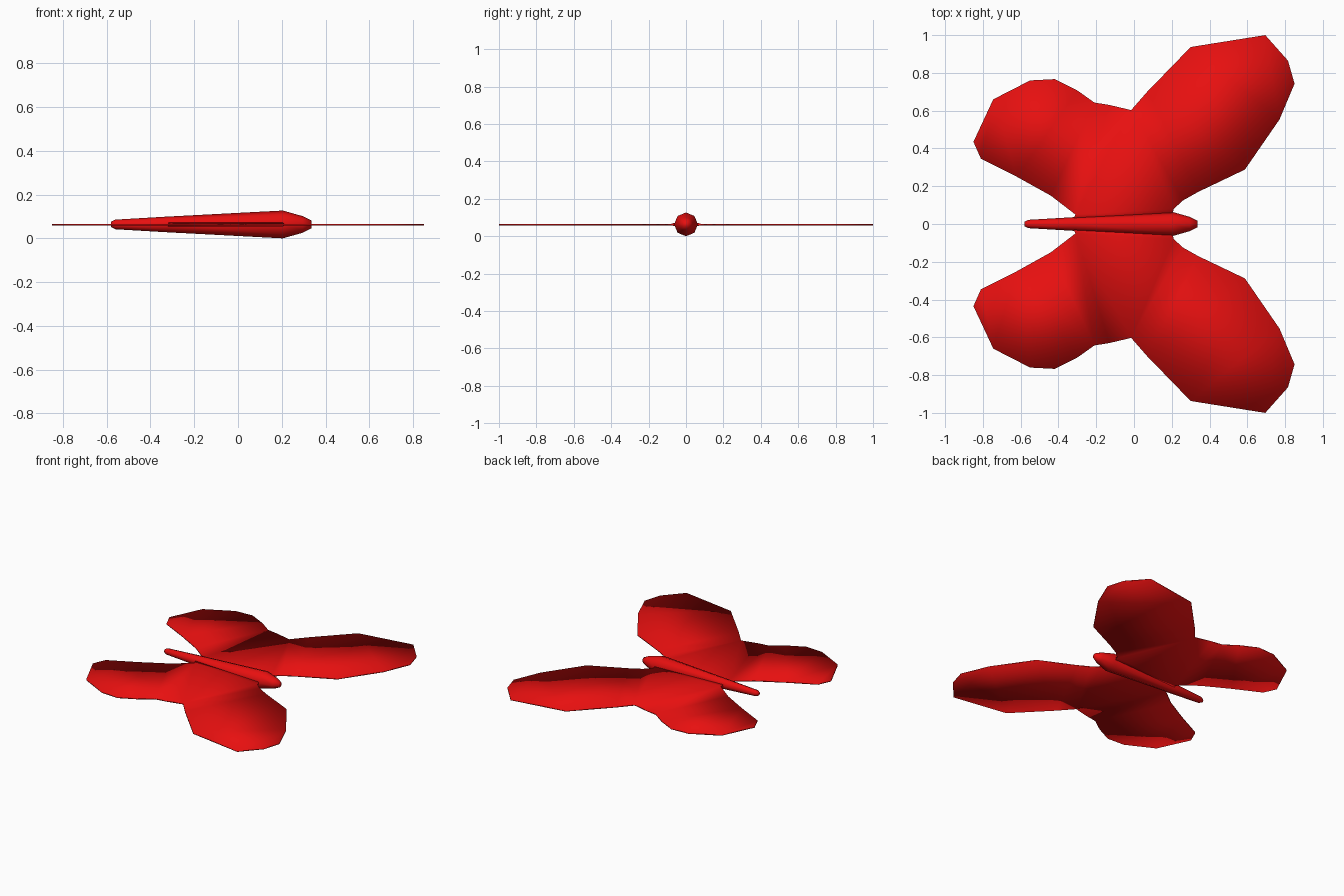
import bpy, bmesh, math

if "Cube" in bpy.data.objects:
    bpy.data.objects.remove(bpy.data.objects["Cube"])

MID = 0.0635  # height of the body axis

red = bpy.data.materials.new("red")
red.diffuse_color = (0.8, 0.005, 0.005, 1)
red.use_nodes = True
red.node_tree.nodes["Principled BSDF"].inputs["Base Color"].default_value = red.diffuse_color


def finish(name, bm):
    """Turn a bmesh into a smooth red object."""
    bmesh.ops.recalc_face_normals(bm, faces=bm.faces[:])
    for f in bm.faces:
        f.smooth = True
    mesh = bpy.data.meshes.new(name)
    bm.to_mesh(mesh)
    bm.free()
    mesh.materials.append(red)
    obj = bpy.data.objects.new(name, mesh)
    bpy.context.collection.objects.link(obj)
    return obj


# Body: eight-sided spindle along x, given as (x, radius)
bm = bmesh.new()
rings = []
for x, r in [(-0.58, 0.012), (-0.56, 0.022), (-0.32, 0.036),
             (0.205, 0.0635), (0.295, 0.038), (0.335, 0.018)]:
    rings.append([bm.verts.new((x, r * math.cos(i * math.pi / 4),
                                MID + r * math.sin(i * math.pi / 4)))
                  for i in range(8)])
for a, b in zip(rings, rings[1:]):
    for i in range(8):
        j = (i + 1) % 8
        bm.faces.new((a[i], a[j], b[j], b[i]))
bm.faces.new(rings[0])
bm.faces.new(rings[-1])
finish("body", bm)

# Wing outline, from the rear root corner round to the front root corner
outline = [(-0.31, 0.05), (-0.44, 0.15), (-0.62, 0.25), (-0.81, 0.345),
           (-0.85, 0.435), (-0.745, 0.66), (-0.55, 0.76), (-0.42, 0.767),
           (-0.30, 0.707), (-0.21, 0.643), (-0.13, 0.63), (-0.015, 0.603),
           (0.07, 0.70), (0.30, 0.937), (0.695, 1.0), (0.815, 0.865),
           (0.85, 0.743), (0.77, 0.553), (0.587, 0.288), (0.34, 0.17),
           (0.26, 0.125), (0.21, 0.08)]
root = [(0.205, 0.055), (-0.32, 0.03)]  # thicker edge inside the body
n = len(outline)

bm = bmesh.new()
layers = []
for s in (1, -1):
    layers.append([bm.verts.new((x, y, MID - 0.001 + s * 0.004)) for x, y in outline]
                  + [bm.verts.new((x, y, MID + s * 0.01)) for x, y in root])
# Rear lobe, middle panel, front lobe and root strip
panels = [list(range(0, 10)), [0, 9, 10, 11, n - 1],
          list(range(11, n)), [n - 1, n, n + 1, 0]]
for layer in layers:
    for p in panels:
        bm.faces.new([layer[i] for i in p])
bmesh.ops.triangulate(bm, faces=bm.faces[:], ngon_method='BEAUTY')
top, low = layers
for i in range(n + 2):
    j = (i + 1) % (n + 2)
    bm.faces.new((top[i], top[j], low[j], low[i]))
wings = finish("wings", bm)
mirror = wings.modifiers.new("mirror", 'MIRROR')
mirror.use_axis = (False, True, False)
mirror.use_mirror_merge = False
